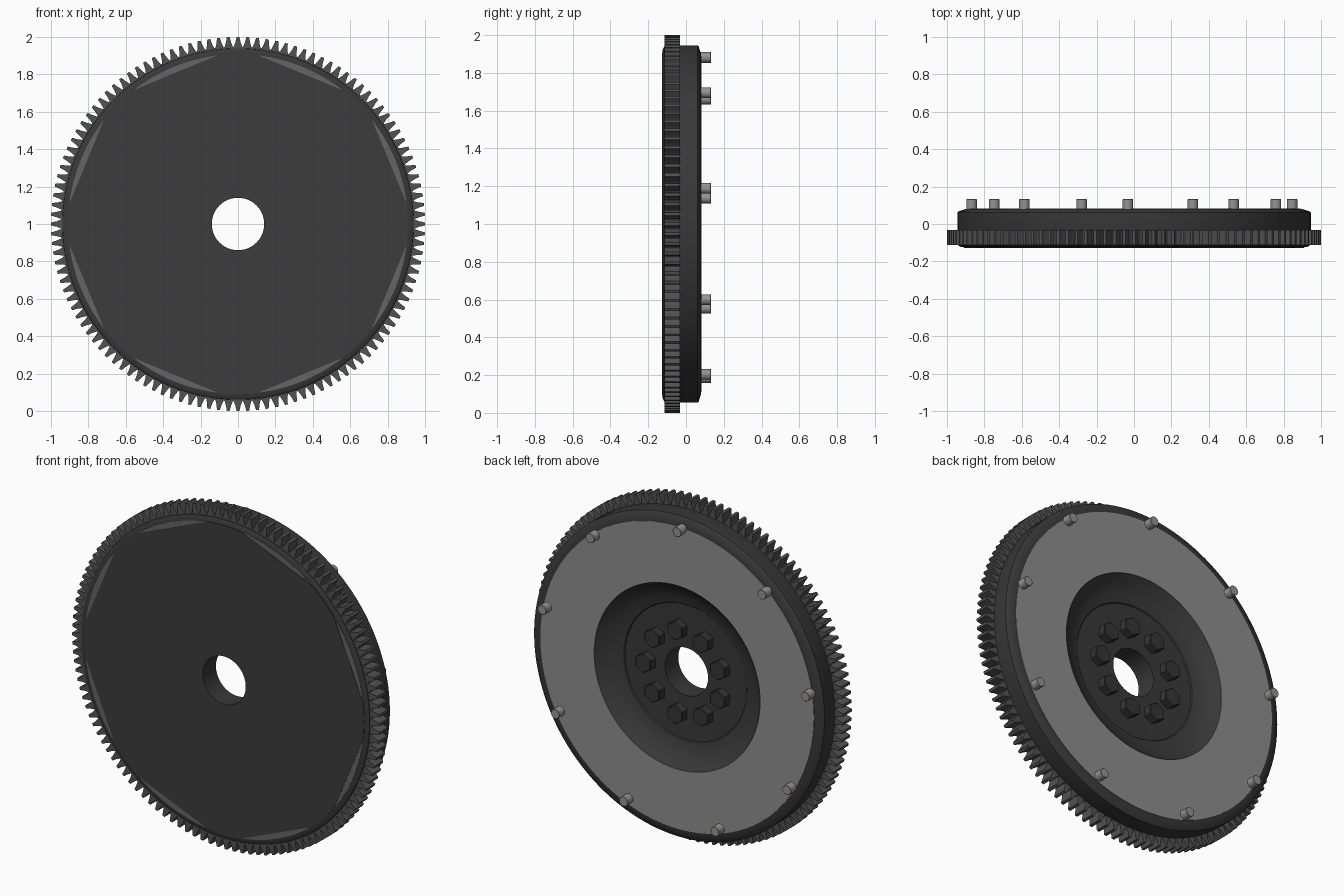
import bpy, bmesh, math
from math import sin, cos, pi, radians

if "Cube" in bpy.data.objects:
    bpy.data.objects.remove(bpy.data.objects["Cube"])

CZ = 1.0  # height of the axle, which runs along y


def material(name, v, tint=(1, 1, 1)):
    m = bpy.data.materials.new(name)
    m.diffuse_color = (v * tint[0], v * tint[1], v * tint[2], 1)
    m.use_nodes = True
    m.node_tree.nodes["Principled BSDF"].inputs["Base Color"].default_value = m.diffuse_color
    return m


DARK = material("dark_iron", 0.04)
FACE = material("front_iron", 0.045)
GEAR = material("gear_steel", 0.085)
SLIVER = material("worn_iron", 0.13)
PLATE = material("ground_steel", 0.27)
PIN = material("pin_steel", 0.30, (1, 0.98, 0.9))
BOLT = material("bolt_steel", 0.035)


def finish(name, bm, mat, smooth=True):
    bmesh.ops.recalc_face_normals(bm, faces=bm.faces)
    me = bpy.data.meshes.new(name)
    bm.to_mesh(me)
    bm.free()
    me.materials.append(mat)
    ob = bpy.data.objects.new(name, me)
    bpy.context.collection.objects.link(ob)
    if smooth:
        bpy.context.view_layer.objects.active = ob
        ob.select_set(True)
        bpy.ops.object.shade_smooth_by_angle(angle=radians(30))
        ob.select_set(False)
    return ob


def lathe(name, profile, mat, angles=None, radius=None, smooth=True):
    """Spin a closed (r, y) profile around the axle; r=None uses radius(i, angle)."""
    angles = angles or [2 * pi * i / 128 for i in range(128)]
    bm = bmesh.new()
    cols = []
    for i, a in enumerate(angles):
        col = []
        for r, y in profile:
            r = radius(i, a) if r is None else r
            col.append(bm.verts.new((r * cos(a), y, CZ + r * sin(a))))
        cols.append(col)
    n = len(profile)
    for i, c in enumerate(cols):
        d = cols[(i + 1) % len(cols)]
        for j in range(n):
            k = (j + 1) % n
            bm.faces.new((c[j], c[k], d[k], d[j]))
    return finish(name, bm, mat, smooth)


def stud(name, x, z, y0, y1, r, sides, mat, bevel=0.0, turn=0.0):
    """Short prism or cylinder standing along +y, with an optional chamfered tip."""
    bm = bmesh.new()
    rings = []
    for rr, y in ((r, y0), (r, y1 - bevel), (r - bevel, y1)):
        rings.append([bm.verts.new((x + rr * cos(turn + 2 * pi * i / sides), y,
                                    z + rr * sin(turn + 2 * pi * i / sides)))
                      for i in range(sides)])
    for a, b in zip(rings, rings[1:]):
        for i in range(sides):
            k = (i + 1) % sides
            bm.faces.new((a[i], a[k], b[k], b[i]))
    bm.faces.new(rings[0])
    bm.faces.new(rings[-1])
    return finish(name, bm, mat)


# Flywheel body: rounded front rim, chamfered back rim, dished hub with bore
lathe("flywheel_body", [
    (0.14, -0.125), (0.905, -0.125), (0.925, -0.123), (0.938, -0.116), (0.945, -0.103),
    (0.945, 0.062), (0.94, 0.067), (0.90, 0.08),
    (0.54, 0.08), (0.51, 0.053), (0.475, 0.03), (0.44, 0.015), (0.40, 0.006),
    (0.395, 0.0), (0.14, -0.005)], DARK)

# Front face: light ring left visible around an eight-sided plate
lathe("front_edge_slivers", [(0.85, -0.12), (0.85, -0.126), (0.908, -0.126), (0.908, -0.12)], SLIVER)


def octagon(i, a):
    d = (a % (pi / 4)) - pi / 8
    return min(0.909, 0.875 / cos(d))


lathe("front_plate", [(0.14, -0.12), (0.14, -0.128), (None, -0.128), (None, -0.12)],
      FACE, [2 * pi * i / 256 for i in range(256)], octagon)

# Friction ring on the back
lathe("friction_ring", [(0.54, 0.07), (0.54, 0.083), (0.89, 0.083), (0.89, 0.07)], PLATE)

# Ring gear: six points per tooth (root, flank, tip, tip, flank, root)
TEETH = 120
pitch = 2 * pi / TEETH
steps = [(-0.44, 0.948), (-0.27, 0.972), (-0.15, 1.0), (0.15, 1.0), (0.27, 0.972), (0.44, 0.948)]
gear_angles = [pitch * (t + s) for t in range(TEETH) for s, _ in steps]
lathe("ring_gear", [(0.93, -0.113), (None, -0.113), (None, -0.033), (0.93, -0.033)],
      GEAR, gear_angles, lambda i, a: steps[i % 6][1], smooth=False)

# Nine hub bolts and nine locating pins
for k in range(9):
    a = radians(40 * k)
    stud(f"hub_bolt_{k + 1}", 0.25 * cos(a), CZ + 0.25 * sin(a), -0.01, 0.045, 0.056, 6, BOLT,
         0.004, pi / 6)
    b = radians(11.7 + 40 * k)
    stud(f"locating_pin_{k + 1}", -0.007 + 0.87 * cos(b), CZ + 0.012 + 0.87 * sin(b),
         0.07, 0.133, 0.028, 20, PIN, 0.002)
